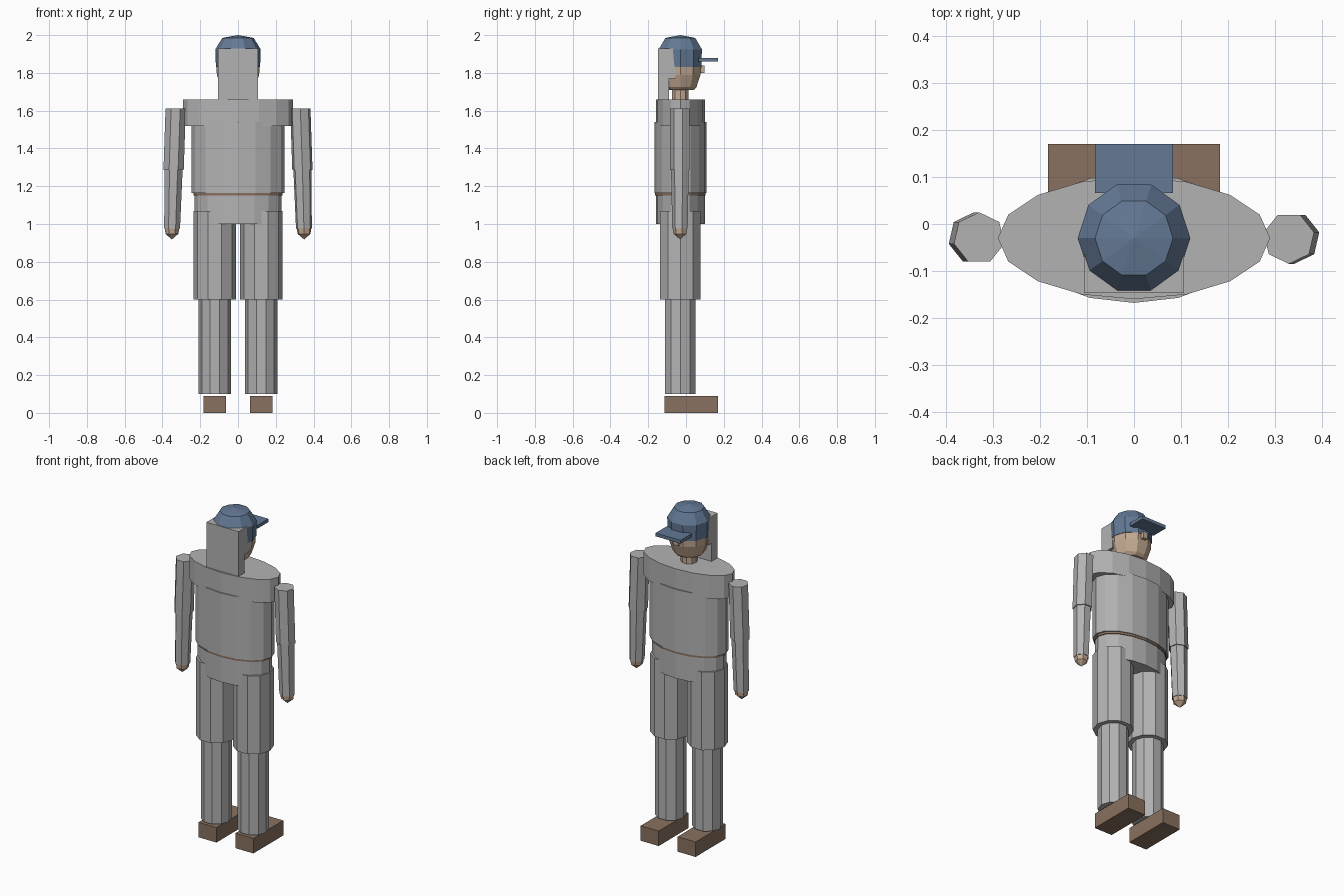
import bpy, bmesh, math

cube = bpy.data.objects.get("Cube")
if cube:
    bpy.data.objects.remove(cube, do_unlink=True)

AXIS_Y = -0.03  # depth of the body's centre line


def material(name, rgb):
    m = bpy.data.materials.new(name)
    m.use_nodes = True
    m.diffuse_color = (*rgb, 1)
    node = next(n for n in m.node_tree.nodes if n.type == 'BSDF_PRINCIPLED')
    node.inputs["Base Color"].default_value = (*rgb, 1)
    return m


GREY = material("grey cloth", (0.45, 0.45, 0.45))
BROWN = material("brown leather", (0.25, 0.165, 0.115))
BLUE = material("blue cap", (0.125, 0.19, 0.30))
SKIN = material("skin", (0.55, 0.40, 0.29))


def finish(bm, name, mat):
    bmesh.ops.remove_doubles(bm, verts=bm.verts, dist=1e-5)
    bmesh.ops.recalc_face_normals(bm, faces=bm.faces)
    mesh = bpy.data.meshes.new(name)
    bm.to_mesh(mesh)
    bm.free()
    mesh.materials.append(mat)
    ob = bpy.data.objects.new(name, mesh)
    bpy.context.collection.objects.link(ob)
    return ob


def tube(name, mat, rings, sides=10, depth=1.0, phase=0.0):
    """Faceted solid through rings of (centre x, z, radius); depth scales y."""
    bm = bmesh.new()
    loops = []
    for cx, z, r in rings:
        loop = []
        for i in range(sides):
            a = phase + math.tau * i / sides
            loop.append(bm.verts.new((cx + r * math.cos(a),
                                      AXIS_Y + r * depth * math.sin(a), z)))
        loops.append(loop)
    for low, high in zip(loops, loops[1:]):
        for i in range(sides):
            j = (i + 1) % sides
            bm.faces.new((low[i], low[j], high[j], high[i]))
    bm.faces.new(loops[0][::-1])
    bm.faces.new(loops[-1])
    bmesh.ops.dissolve_degenerate(bm, dist=1e-5, edges=bm.edges)
    return finish(bm, name, mat)


def box(name, mat, x, y, z):
    bm = bmesh.new()
    bmesh.ops.create_cube(bm, size=1)
    for v in bm.verts:
        v.co = [lo + (c + 0.5) * (hi - lo) for c, (lo, hi) in zip(v.co, (x, y, z))]
    return finish(bm, name, mat)


# Torso: flattened oval drums
for name, mat, z0, z1, rx, ry in (
        ("hips", GREY, 1.0, 1.155, 0.23, 0.13),
        ("belt", BROWN, 1.152, 1.168, 0.236, 0.134),
        ("torso", GREY, 1.165, 1.54, 0.245, 0.138),
        ("shoulders", GREY, 1.52, 1.66, 0.29, 0.13)):
    tube(name, mat, [(0, z0, rx), (0, z1, rx)], sides=16, depth=ry / rx)

# Limbs, both sides
for side, s in (("left", 1), ("right", -1)):
    leg = 0.123 * s
    tube(side + "_thigh", GREY, [(leg, 0.6, 0.112), (leg, 1.07, 0.112)])
    tube(side + "_shin", GREY, [(leg, 0.1, 0.085), (leg, 0.6, 0.085)])
    box(side + "_shoe", BROWN, (leg - 0.06, leg + 0.06), (-0.115, 0.17), (0, 0.09))

    turn = -s * math.pi / 2
    tube(side + "_upper_arm", GREY,
         [(0.341 * s, 1.285, 0.055), (0.33 * s, 1.612, 0.055)], 7, phase=turn)
    tube(side + "_forearm", GREY,
         [(0.349 * s, 0.975, 0.043), (0.341 * s, 1.286, 0.049)], 7, phase=turn)
    tube(side + "_hand", SKIN,
         [(0.35 * s, 0.918, 0), (0.35 * s, 0.948, 0.035), (0.349 * s, 0.98, 0.04)],
         7, phase=turn)

# Head
tube("neck", SKIN, [(0, 1.655, 0.046), (0, 1.73, 0.046)])
tube("head", SKIN, [(0, 1.71, 0.075), (0, 1.725, 0.09), (0, 1.79, 0.112),
                    (0, 1.85, 0.115), (0, 1.92, 0.1)])
box("nose", SKIN, (-0.015, 0.015), (0.06, 0.097), (1.80, 1.84))

# Hair hanging behind the head
box("hair_upper", GREY, (-0.107, 0.107), (-0.147, -0.055), (1.77, 1.93))
box("hair_lower", GREY, (-0.107, 0.107), (-0.147, -0.09), (1.655, 1.77))

# Cap
tube("cap_crown", BLUE, [(0, 1.83, 0.117), (0, 1.925, 0.12),
                         (0, 1.985, 0.083), (0, 2.0, 0)])
box("cap_brim", BLUE, (-0.083, 0.083), (0.066, 0.17), (1.86, 1.88))
